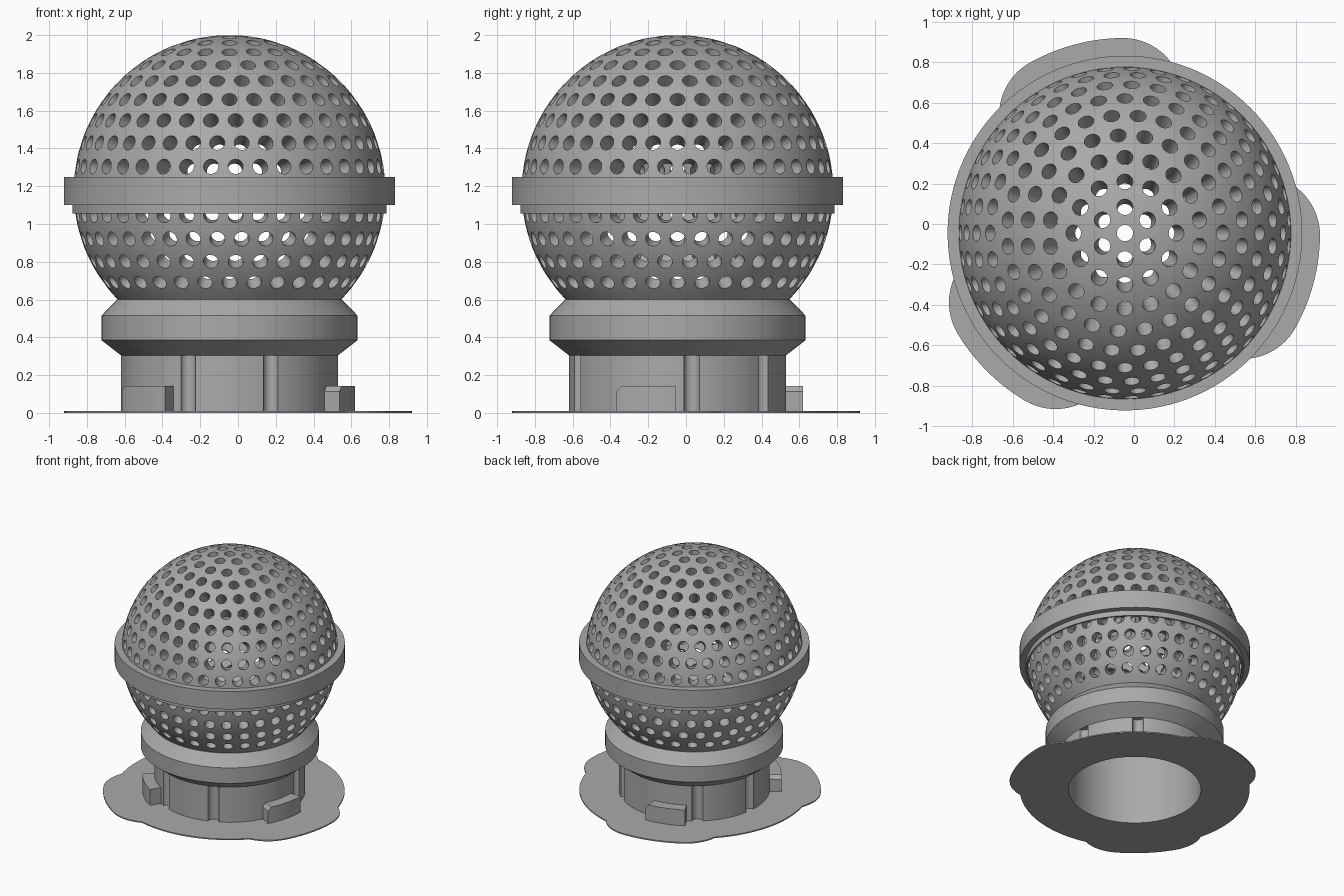
import bpy, bmesh, math
from mathutils import Matrix, Vector

if "Cube" in bpy.data.objects:
    bpy.data.objects.remove(bpy.data.objects["Cube"], do_unlink=True)

AXIS = Vector((-0.045, -0.045, 0))    # the round body's vertical axis
BALL_Z, BALL_R = 1.175, 0.825
TAB_ANGLES = (-15, 105, 225)
TAB_HALF, TAB_R, TUBE_R, BRIM = 14, 0.665, 0.575, 0.30

grey = bpy.data.materials.new("plain grey")
grey.use_nodes = True
grey.diffuse_color = (0.4, 0.4, 0.4, 1)
grey.node_tree.nodes["Principled BSDF"].inputs["Base Color"].default_value = grey.diffuse_color


def finish(bm, name):
    """Turn a bmesh into a grey object standing on the body axis."""
    bmesh.ops.recalc_face_normals(bm, faces=bm.faces)
    mesh = bpy.data.meshes.new(name)
    bm.to_mesh(mesh)
    bm.free()
    mesh.materials.append(grey)
    obj = bpy.data.objects.new(name, mesh)
    obj.location = AXIS
    bpy.context.collection.objects.link(obj)
    return obj


def smooth(obj):
    bpy.ops.object.select_all(action="DESELECT")
    obj.select_set(True)
    bpy.context.view_layer.objects.active = obj
    bpy.ops.object.shade_smooth_by_angle(angle=math.radians(30))


def lathe(name, profile, steps=120):
    """Spin a closed (radius, z) profile into a ring."""
    bm = bmesh.new()
    verts = [bm.verts.new((r, 0, z)) for r, z in profile]
    edges = [bm.edges.new((v, verts[i - 1])) for i, v in enumerate(verts)]
    bmesh.ops.spin(bm, geom=verts + edges, axis=(0, 0, 1), cent=(0, 0, 0),
                   angle=math.tau, steps=steps, use_merge=True)
    bmesh.ops.remove_doubles(bm, verts=bm.verts, dist=1e-5)
    return finish(bm, name)


def prism(name, outline, z0, z1):
    """Extrude a flat outline from z0 to z1."""
    bm = bmesh.new()
    face = bm.faces.new([bm.verts.new((x, y, z0)) for x, y in outline])
    top = bmesh.ops.extrude_face_region(bm, geom=[face])["geom"]
    bmesh.ops.translate(bm, vec=(0, 0, z1 - z0),
                        verts=[g for g in top if isinstance(g, bmesh.types.BMVert)])
    return finish(bm, name)


def cut(obj, cutter):
    cutter.hide_render = True
    mod = obj.modifiers.new("cut", "BOOLEAN")
    mod.operation, mod.solver, mod.object = "DIFFERENCE", "MANIFOLD", cutter
    bpy.context.view_layer.update()
    bpy.context.view_layer.objects.active = obj
    bpy.ops.object.modifier_apply(modifier=mod.name)
    bpy.data.objects.remove(cutter, do_unlink=True)


def polar(r, degrees):
    a = math.radians(degrees)
    return r * math.cos(a), r * math.sin(a)


def arc(radius, start, end, count=28):
    """Points on a ball section, angles measured down from the top."""
    angles = [start + (end - start) * i / count for i in range(count + 1)]
    return [(radius * math.sin(a), BALL_Z + radius * math.cos(a)) for a in angles]


def hole_cutter(rows):
    """Radial pegs in staggered rows, nine degrees apart."""
    bm = bmesh.new()
    for k in rows:
        theta = math.radians(9 * k)
        count = int(40 * math.sin(theta))
        for i in range(count):
            phi = math.tau * (i + 0.5 * (k % 2)) / count
            place = (Matrix.Translation((0, 0, BALL_Z)) @ Matrix.Rotation(phi, 4, "Z")
                     @ Matrix.Rotation(theta, 4, "Y") @ Matrix.Translation((0, 0, 0.75)))
            bmesh.ops.create_cone(bm, cap_ends=True, segments=16, radius1=0.04,
                                  radius2=0.04, depth=0.3, matrix=place)
    return finish(bm, "hole_cutter")


# Perforated ball: thick upper shell with a top hole, thinner lower shell
THICK_R, THIN_R, HOLE_R, BORE_R = 0.675, 0.74, 0.04, 0.504
half = math.pi / 2
upper = lathe("upper_shell", arc(BALL_R, math.asin(HOLE_R / BALL_R), half)
              + arc(THICK_R, half, math.asin(HOLE_R / THICK_R)))
cut(upper, hole_cutter(range(1, 10)))
smooth(upper)

lower = lathe("lower_shell", arc(BALL_R, half, math.pi - math.asin(0.592 / BALL_R), 14)
              + [(BORE_R, 0.6)]
              + arc(THIN_R, math.pi - math.asin(BORE_R / THIN_R), half, 14))
cut(lower, hole_cutter(range(11, 15)))
smooth(lower)

# Equator band with a small lip beneath it
smooth(lathe("equator_band", [(0.82, 1.055), (0.831, 1.055), (0.831, 1.1), (0.877, 1.1),
                              (0.877, 1.25), (0.8, 1.25), (0.8, 1.1)]))

# Collar and socket tube with three pairs of upright grooves
socket = lathe("collar_and_tube", [(BORE_R, 0), (TUBE_R, 0), (TUBE_R, 0.305), (0.678, 0.385),
                                   (0.678, 0.515), (0.595, 0.6), (BORE_R, 0.6)])
grooves = bmesh.new()
for middle in (30, 150, 270):
    for side in (-22.5, 22.5):
        x, y = polar(TUBE_R, middle + side)
        bmesh.ops.create_cone(grooves, cap_ends=True, segments=24, radius1=0.042,
                              radius2=0.042, depth=0.295,
                              matrix=Matrix.Translation((x, y, 0.1575)))
cut(socket, finish(grooves, "groove_cutter"))
smooth(socket)

# Locking tabs: curved blocks with one chamfered upper corner
for n, middle in enumerate(TAB_ANGLES):
    bm = bmesh.new()
    loops = []
    for i in range(13):
        t = i / 12
        a = middle - TAB_HALF + 2 * TAB_HALF * t
        top = 0.143 - max(0, 0.03 - 0.36 * t)
        loops.append([bm.verts.new((*polar(r, a), z)) for r, z in
                      ((0.56, 0.008), (TAB_R, 0.008), (TAB_R, top), (0.56, top))])
    for a, b in zip(loops, loops[1:]):
        for j in range(4):
            bm.faces.new((a[j - 1], a[j], b[j], b[j - 1]))
    bm.faces.new(loops[0])
    bm.faces.new(loops[-1])
    smooth(finish(bm, f"locking_tab_{n + 1}"))


# Thin brim: the tube and tab outline grown outward by a constant margin
def brim_radius(angle):
    best = TUBE_R + BRIM
    for middle in TAB_ANGLES:
        off = abs((angle - middle + 180) % 360 - 180) - TAB_HALF
        if off <= 0:
            best = TAB_R + BRIM
        elif off < 25:
            d = math.radians(off)
            reach = BRIM ** 2 - (TAB_R * math.sin(d)) ** 2
            best = max(best, TAB_R * math.cos(d) + math.sqrt(max(0, reach)))
    return best


brim = prism("brim", [polar(brim_radius(a), a) for a in range(360)], 0, 0.01)
cut(brim, prism("brim_cutter", [polar(TUBE_R, 3 * i) for i in range(120)], -0.1, 0.1))
smooth(brim)
